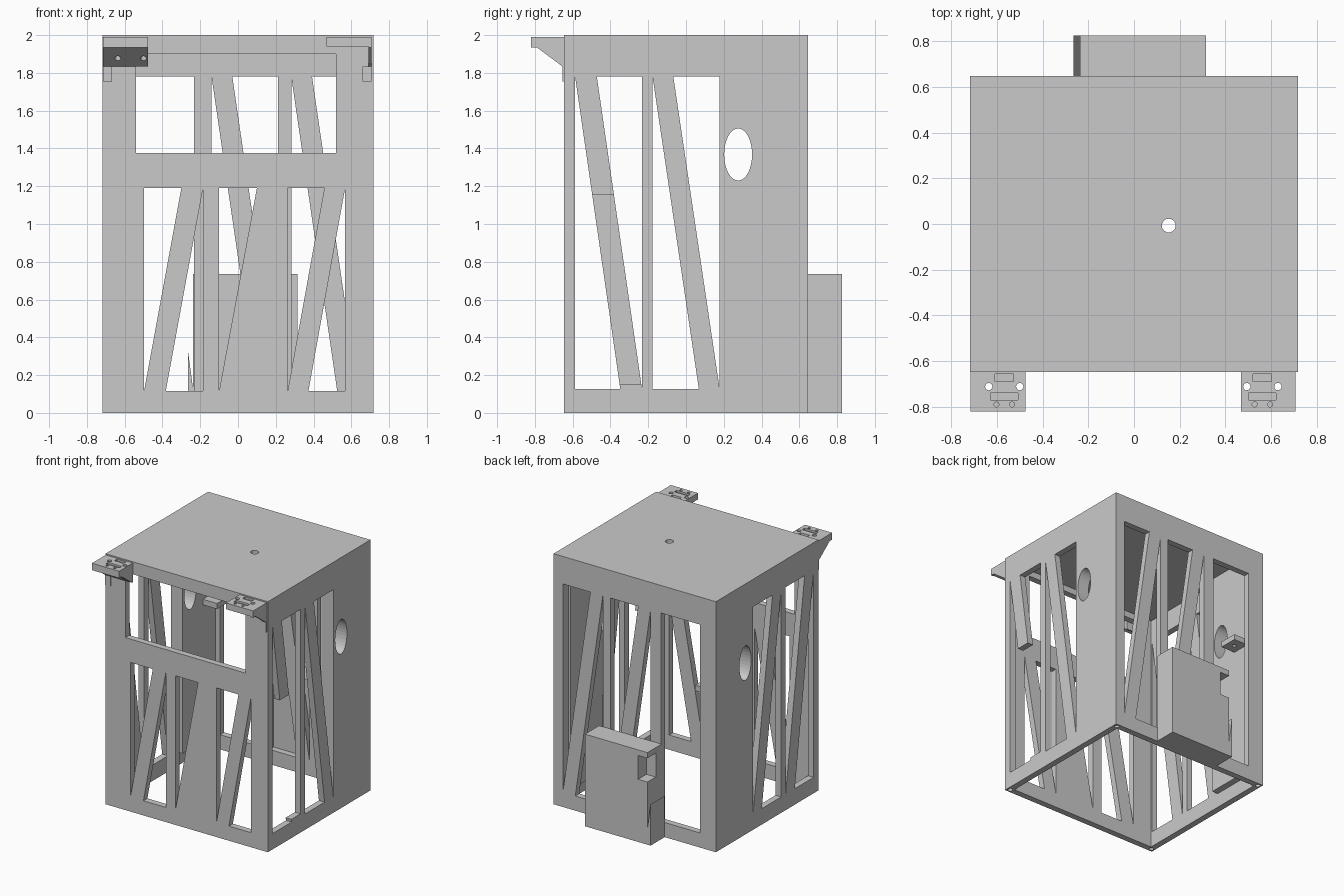
import bpy, bmesh, math
from mathutils import Vector

old = bpy.data.objects.get("Cube")
if old:
    bpy.data.objects.remove(old, do_unlink=True)

SHADE = (0.59, 0.59, 0.59, 1)
grey = bpy.data.materials.new("plain grey")
grey.use_nodes = True
grey.diffuse_color = SHADE
grey.node_tree.nodes["Principled BSDF"].inputs["Base Color"].default_value = SHADE


def place(axis, u, v, w):
    return {"x": (w, u, v), "y": (u, w, v), "z": (u, v, w)}[axis]


def prism(name, pts, axis, a, b):
    """Extrude a flat outline from a to b along an axis."""
    bm = bmesh.new()
    face = bm.faces.new([bm.verts.new(place(axis, u, v, a)) for u, v in pts])
    ext = bmesh.ops.extrude_face_region(bm, geom=[face])["geom"]
    move = Vector(place(axis, 0, 0, b - a))
    bmesh.ops.translate(bm, vec=move, verts=[g for g in ext if isinstance(g, bmesh.types.BMVert)])
    bmesh.ops.recalc_face_normals(bm, faces=bm.faces)
    mesh = bpy.data.meshes.new(name)
    bm.to_mesh(mesh)
    bm.free()
    mesh.materials.append(grey)
    obj = bpy.data.objects.new(name, mesh)
    bpy.context.scene.collection.objects.link(obj)
    return obj


def rect(u0, u1, v0, v1):
    return [(u0, v0), (u1, v0), (u1, v1), (u0, v1)]


def oval(u, v, ru, rv, n=32):
    return [(u + ru * math.cos(math.tau * i / n), v + rv * math.sin(math.tau * i / n)) for i in range(n)]


def box(name, x0, x1, y0, y1, z0, z1):
    return prism(name, rect(x0, x1, y0, y1), "z", z0, z1)


def carve(obj, cuts):
    """Subtract every cutter, then discard the cutters."""
    for c in cuts:
        c.hide_render = True
        mod = obj.modifiers.new("cut", "BOOLEAN")
        mod.operation = "DIFFERENCE"
        mod.solver = "EXACT"
        mod.object = c
    bpy.context.view_layer.update()
    done = bpy.data.meshes.new_from_object(obj.evaluated_get(bpy.context.evaluated_depsgraph_get()))
    obj.modifiers.clear()
    obj.data = done
    for c in cuts:
        bpy.data.objects.remove(c, do_unlink=True)


def bay(axis, a, b, left, right, low, high, strut, lean):
    """Two triangular openings separated by one diagonal strut; lean 1 rises to the right."""
    if lean > 0:
        upper = [(left, low), (left, high), (right - strut, high)]
        lower = [(left + strut, low), (right, low), (right, high)]
    else:
        upper = [(left + strut, high), (right, high), (right, low)]
        lower = [(left, high), (left, low), (right - strut, low)]
    return [prism("cutter", p, axis, a, b) for p in (upper, lower)]


# Main dimensions; PX is the inner face of the thicker rear part of the side walls
HX, HY, T = 0.717, 0.647, 0.05
LOW, HIGH = 0.117, 1.78
PX = 0.615

# Hollow cabinet, open underneath
cabinet = box("cabinet", -HX, HX, -HY, HY, 0, 2)
carve(cabinet, [box("cutter", -HX + T, HX - T, -HY + T, 0.178, -0.1, 2 - T),
                box("cutter", -PX, PX, 0.17, HY - T, -0.1, 2 - T),
                box("cutter", -HX + T, HX - T, 0.17, HY - T, -0.1, LOW)])

# Front wall: wide window above, braced openings below
F = (-HY - 0.05, -HY + T + 0.02)
cuts = [prism("cutter", rect(-0.54, 0.52, 1.377, 1.9), "y", *F)]
cuts += bay("y", *F, -0.497, -0.185, LOW, 1.19, 0.115, 1)
cuts += bay("y", *F, 0.263, 0.567, LOW, 1.19, 0.11, 1)
cuts.append(prism("cutter", [(-0.10, LOW), (-0.10, 1.19), (0.10, 1.19)], "y", *F))

# Back wall: one clear opening and two braced bays
B = (HY - T - 0.02, HY + 0.05)
cuts.append(prism("cutter", rect(-0.577, -0.233, LOW, HIGH), "y", *B))
cuts += bay("y", *B, -0.14, 0.213, LOW, HIGH, 0.11, -1)
cuts += bay("y", *B, 0.282, 0.635, LOW, HIGH, 0.11, -1)

# Side walls: two braced bays and an oval port each
for s in (-1, 1):
    S = (s * (HX - T - 0.02), s * (HX + 0.05))
    cuts += bay("x", *S, -0.587, -0.233, 0.127, HIGH, 0.115, -1)
    cuts += bay("x", *S, -0.177, 0.178, 0.127, HIGH, 0.11, -1)
    cuts.append(prism("cutter", oval(0.276, 1.368, 0.074, 0.138), "x", s * (PX - 0.05), s * (HX + 0.05)))

# Gap in the first diagonal on one side, leaving a stub at its foot
cuts.append(prism("cutter", [(-0.51, 1.155), (-0.37, 1.155), (-0.234, 0.2), (-0.234, 0.15), (-0.36, 0.15)],
                  "x", HX - T - 0.02, HX + 0.05))

# Hole through the lid and screw holes under the corners
cuts.append(prism("cutter", oval(0.152, -0.007, 0.03, 0.03), "z", 1.9, 2.1))
for sx in (-1, 1):
    for sy in (-1, 1):
        cuts.append(prism("cutter", oval(sx * (HX - 0.028), sy * (HY - 0.028), 0.018, 0.018, 16), "z", -0.05, 0.08))
carve(cabinet, cuts)

# Rear electronics housing with a corner port, and a side clip with a sloped lip
housing = box("rear_housing", -0.237, 0.315, HY, 0.825, 0, 0.735)
carve(housing, [box("cutter", -0.3, -0.155, 0.72, 0.9, 0.5, 0.69)])
prism("housing_side_clip", [(-0.265, 0), (-0.237, 0), (-0.237, 0.12), (-0.265, 0.33)], "y", HY, 0.825)

# Small inner shelf with a screw hole
shelf = box("inner_shelf", -PX, -0.49, 0.435, 0.585, 1.205, 1.25)
carve(shelf, [prism("cutter", oval(-0.55, 0.51, 0.015, 0.015, 16), "z", 1.1, 1.3)])

# Front mounting brackets, mirrored; one has a full wedge, the other a thin gusset
for side, s, inner in (("left", 1, 0.695), ("right", -1, 0.472)):
    def span(a, b):
        return sorted((s * a - 0.004, s * b - 0.004))

    mid = s * 0.565 - 0.003
    plate = box(side + "_bracket_plate", *span(0.472, 0.712), -0.82, -HY, 1.94, 1.99)
    wedge = prism(side + "_bracket_wedge", [(-0.82, 1.935), (-0.79, 1.935), (-0.655, 1.835), (-HY, 1.835),
                                            (-HY, 1.94), (-0.82, 1.94)], "x", *span(inner, 0.712))
    box(side + "_bracket_leg", *span(0.664, 0.712), -0.655, -HY, 1.755, 1.835)
    recess = [box("cutter", mid - 0.04, mid + 0.04, -0.69, -0.657, 1.975, 2.1),
              box("cutter", mid - 0.06, mid + 0.06, -0.77, -0.74, 1.975, 2.1)]
    recess += [prism("cutter", oval(mid + d, -0.79, 0.011, 0.011, 16), "z", 1.975, 2.1) for d in (-0.034, 0.034)]
    for part, extra in ((plate, recess), (wedge, [])):
        carve(part, extra + [prism("cutter", oval(mid + d, -0.712, 0.016, 0.016, 16), "z", 1.7, 2.1)
                             for d in (-0.068, 0.068)])
